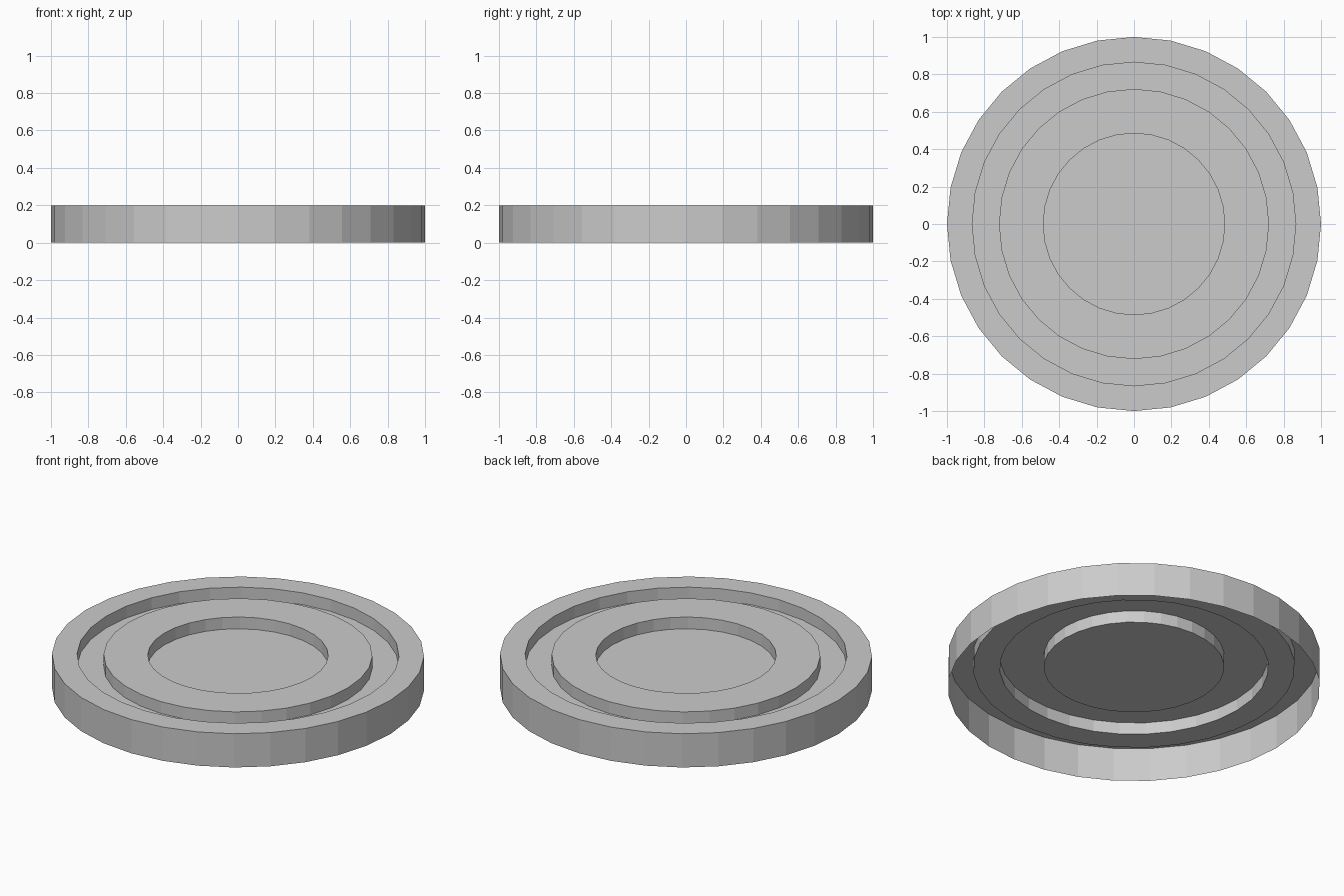
import bpy, bmesh
from math import cos, sin, tau

if "Cube" in bpy.data.objects:
    bpy.data.objects.remove(bpy.data.objects["Cube"])

SIDES = 32
TOP, FLOOR = 0.2, 0.13

# Stepped profile (radius, height): open-bottomed shell, outside to centre
PROFILE = [(1.0, 0.0), (1.0, TOP),        # outer wall
           (0.865, TOP), (0.865, FLOOR),  # rim and its inner wall
           (0.722, FLOOR), (0.722, TOP),  # groove floor, ring outer wall
           (0.485, TOP), (0.485, FLOOR)]  # ring top, ring inner wall


def ring(bm, radius, z):
    return [bm.verts.new((radius * cos(tau * i / SIDES),
                          radius * sin(tau * i / SIDES), z))
            for i in range(SIDES)]


bm = bmesh.new()
loops = [ring(bm, r, z) for r, z in PROFILE]

# Bands between neighbouring loops
for a, b in zip(loops, loops[1:]):
    for i in range(SIDES):
        j = (i + 1) % SIDES
        bm.faces.new((a[i], a[j], b[j], b[i]))

# Recessed centre floor
bm.faces.new(loops[-1])

mesh = bpy.data.meshes.new("stepped_disc")
bm.to_mesh(mesh)
bm.free()
disc = bpy.data.objects.new("stepped_disc", mesh)
bpy.context.collection.objects.link(disc)
